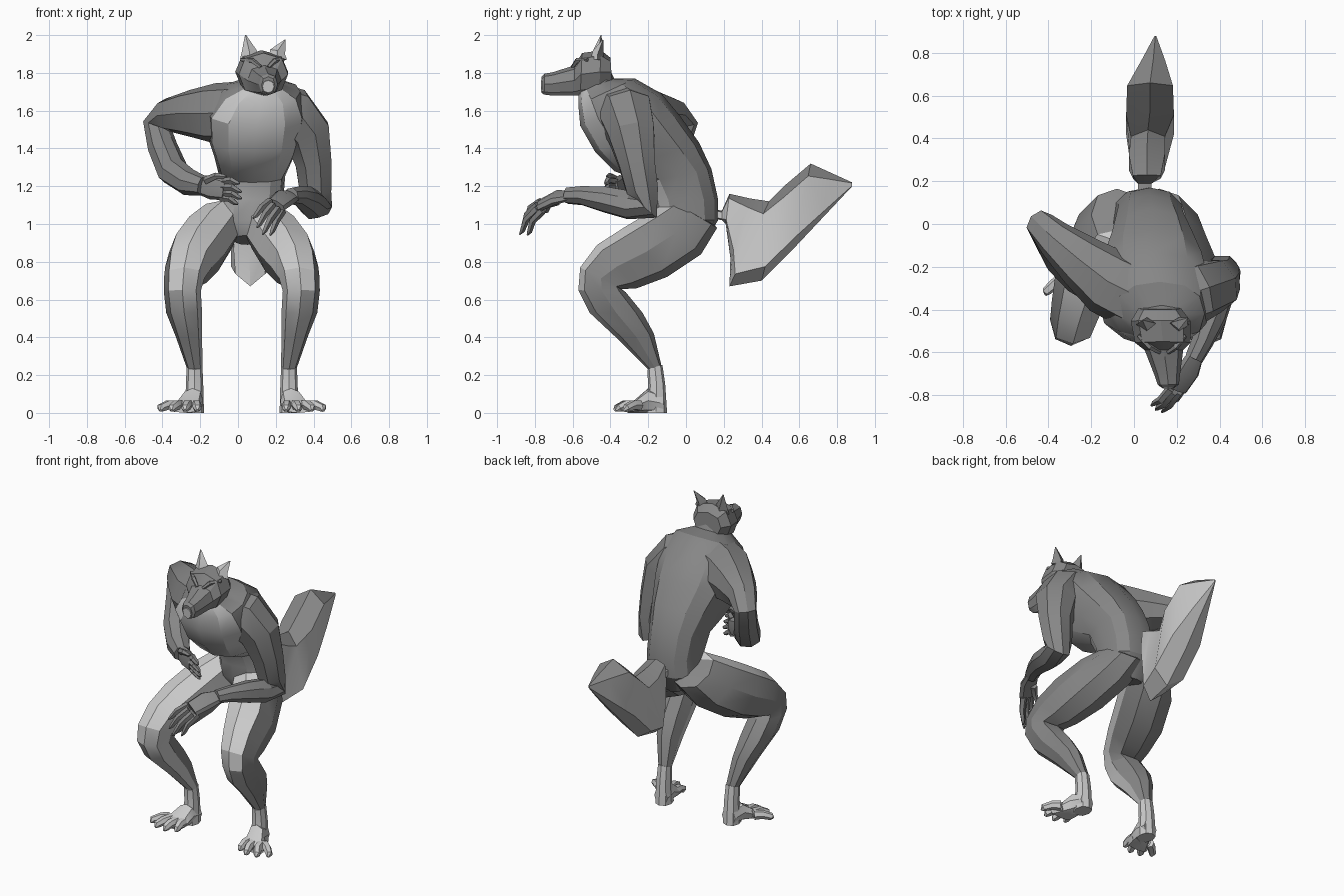
import bpy, bmesh
from math import cos, sin, pi, radians
from mathutils import Vector

default_cube = bpy.data.objects.get("Cube")
if default_cube:
    bpy.data.objects.remove(default_cube, do_unlink=True)


def flat_colour(name, shade):
    material = bpy.data.materials.new(name)
    colour = (shade, shade, shade, 1)
    material.diffuse_color = colour
    material.use_nodes = True
    material.node_tree.nodes["Principled BSDF"].inputs["Base Color"].default_value = colour
    return material


# Dark coat and pale underside
COATS = [flat_colour("dark_grey_fur", .24), flat_colour("pale_grey_fur", .6)]


def skin(name, rings, sides=8, pale=(), fullness=.85):
    """Join rings of (centre, first axis, second axis); pale lists the light strips."""
    def swell(value):
        return abs(value) ** fullness * (1 if value > 0 else -1)

    bm = bmesh.new()
    angles = [2 * pi * index / sides for index in range(sides)]
    loops = [[bm.verts.new(centre + first * swell(cos(a)) + second * swell(sin(a)))
              for a in angles] for centre, first, second in rings]
    for lower, upper in zip(loops, loops[1:]):
        for i in range(sides):
            j = (i + 1) % sides
            strip = bm.faces.new((lower[i], lower[j], upper[j], upper[i]))
            strip.material_index = int(i in pale)
    for end in (loops[0], loops[-1]):
        bm.faces.new(end).material_index = int(len(pale) == sides)
    bmesh.ops.recalc_face_normals(bm, faces=bm.faces)
    mesh = bpy.data.meshes.new(name)
    bm.to_mesh(mesh)
    bm.free()
    for coat in COATS:
        mesh.materials.append(coat)
    part = bpy.data.objects.new(name, mesh)
    bpy.context.collection.objects.link(part)
    bpy.ops.object.select_all(action="DESELECT")
    part.select_set(True)
    bpy.context.view_layer.objects.active = part
    bpy.ops.object.shade_smooth_by_angle(angle=radians(28))


def profile(name, sections, side=1, middle=0, **style):
    """Sections are (x, half width, front (y, z), back (y, z))."""
    rings = []
    for x, width, front, back in sections:
        front = Vector((middle + side * x, *front))
        back = Vector((middle + side * x, *back))
        rings.append(((front + back) / 2, (front - back) / 2, Vector((width, 0, 0))))
    skin(name, rings, **style)


def tube(name, path, flatten=1, up=(0, 0, 1), **style):
    """Path is (point, radius) pairs; flatten squashes the tube along up."""
    points = [Vector(point) for point, radius in path]
    rings = []
    for i, (point, radius) in enumerate(path):
        before, after = points[max(i - 1, 0)], points[min(i + 1, len(points) - 1)]
        along = (after - before).normalized()
        if not rings:
            across = along.cross(Vector(up)).normalized()
        else:
            across = (across - along * across.dot(along)).normalized()
        rings.append((points[i], across * radius, along.cross(across) * radius * flatten))
    skin(name, rings, **style)


# Body, from seat to neck, with a pale chest and belly
profile("torso", [
    (.05, .07, (-.08, .94), (.09, .89)),
    (.065, .17, (-.14, 1.02), (.17, 1.02)),
    (.075, .165, (-.17, 1.13), (.17, 1.13)),
    (.075, .175, (-.22, 1.22), (.135, 1.29)),
    (.085, .21, (-.38, 1.28), (.07, 1.43)),
    (.09, .255, (-.48, 1.38), (-.03, 1.57)),
    (.1, .27, (-.56, 1.52), (-.13, 1.69)),
    (.12, .21, (-.57, 1.63), (-.27, 1.77)),
    (.13, .11, (-.57, 1.7), (-.38, 1.77)),
    (.13, .08, (-.55, 1.78), (-.4, 1.81)),
], sides=12, pale=(0, 1, 10, 11))

# Head, from nape to nose, with a pale throat and nose front
profile("head", [
    (.12, .1, (-.4, 1.88), (-.39, 1.73)),
    (.125, .14, (-.45, 1.92), (-.46, 1.69)),
    (.135, .13, (-.55, 1.905), (-.56, 1.68)),
    (.14, .09, (-.59, 1.84), (-.59, 1.68)),
    (.155, .06, (-.7, 1.805), (-.71, 1.68)),
    (.16, .05, (-.75, 1.795), (-.75, 1.685)),
    (.16, .035, (-.765, 1.78), (-.76, 1.69)),
], pale=(3, 4))
profile("muzzle_front", [
    (.16, .033, (-.755, 1.765), (-.752, 1.69)),
    (.16, .03, (-.769, 1.76), (-.766, 1.695)),
], pale=range(8))
for label, base, tip in (("right", .06, (.04, -.45, 2)), ("left", .21, (.25, -.44, 1.975))):
    tube(label + "_ear", [((base, -.47, 1.87), .05), ((base, -.465, 1.91), .042), (tip, .003)],
         sides=4, flatten=.7, up=(0, 1, 0), pale=(0, 1))
for label, shift in (("right", -1), ("left", 1)):
    tube(label + "_brow", [((.14 + shift * .02, -.6, 1.83), .01),
                           ((.135 + shift * .06, -.575, 1.865), .014),
                           ((.13 + shift * .11, -.52, 1.87), .01)], sides=5)

# Bushy tail, dark along the top only
profile("tail", [
    (.05, .03, (.14, 1.08), (.14, 1.03)),
    (.05, .035, (.19, 1.07), (.19, 1.02)),
    (.06, .07, (.23, 1.16), (.21, 1)),
    (.06, .09, (.34, 1.135), (.235, .82)),
    (.065, .085, (.44, 1.12), (.23, .67)),
    (.075, .12, (.53, 1.21), (.4, .7)),
    (.075, .115, (.66, 1.32), (.57, .87)),
    (.09, .06, (.77, 1.27), (.73, 1.04)),
    (.1, .004, (.88, 1.22), (.88, 1.2)),
], sides=6, pale=(1, 2, 3, 4), fullness=.5)

# Legs and feet, the same on both sides: pale fronts, insides and feet
for label, side, inner in (("left", 1, (0, 6, 7)), ("right", -1, (0, 1, 7))):
    profile(label + "_leg", [
        (.02, .07, (-.04, 1.1), (.1, 1.05)),
        (.1, .12, (-.08, 1.125), (.165, .98)),
        (.165, .15, (-.18, 1.07), (.08, .84)),
        (.235, .15, (-.33, .98), (-.1, .72)),
        (.28, .125, (-.47, .89), (-.26, .66)),
        (.305, .107, (-.56, .77), (-.34, .655)),
        (.315, .098, (-.57, .65), (-.32, .64)),
        (.305, .095, (-.51, .53), (-.23, .53)),
        (.28, .07, (-.36, .39), (-.17, .42)),
        (.25, .042, (-.2, .23), (-.13, .25)),
    ], side, .02, pale=inner)
    profile(label + "_ankle", [
        (.25, .042, (-.205, .23), (-.125, .255)),
        (.25, .046, (-.2, .14), (-.11, .15)),
        (.25, .05, (-.22, 0), (-.1, 0)),
    ], side, .02, pale=range(8))
    profile(label + "_foot", [
        (.25, .048, (-.12, .1), (-.12, 0)),
        (.26, .056, (-.2, .13), (-.2, 0)),
        (.285, .076, (-.27, .07), (-.27, 0)),
        (.3, .085, (-.31, .05), (-.31, 0)),
    ], side, .02, pale=range(8))
    for number, (root, tip, reach) in enumerate((
            (.24, .235, -.35), (.28, .3, -.38), (.325, .37, -.37), (.35, .43, -.33))):
        root, tip = .02 + side * root, .02 + side * tip
        tube(f"{label}_toe_{number}", [
            ((root, -.25, .04), .03),
            ((root * .5 + tip * .5, reach + .05, .042), .026),
            ((tip, reach + .015, .025), .022),
            ((tip, reach, .012), .008)], sides=6, pale=range(6))

# Right arm bent across the belly
tube("right_arm", [
    ((.02, -.34, 1.59), .165), ((-.12, -.27, 1.585), .16),
    ((-.25, -.17, 1.585), .125), ((-.37, -.07, 1.575), .09),
    ((-.43, -.01, 1.53), .07), ((-.4, -.06, 1.41), .075),
    ((-.345, -.16, 1.28), .08), ((-.26, -.26, 1.22), .072),
    ((-.18, -.33, 1.2), .052)])
tube("right_palm", [((-.2, -.32, 1.205), .05), ((-.14, -.35, 1.195), .065),
                    ((-.07, -.38, 1.18), .055)], flatten=.45, up=(.3, 1, 0))

# Left arm reaching forward
tube("left_arm", [
    ((.16, -.36, 1.61), .15), ((.28, -.32, 1.58), .15),
    ((.365, -.29, 1.48), .13), ((.4, -.26, 1.32), .1),
    ((.41, -.23, 1.17), .087), ((.42, -.21, 1.09), .075),
    ((.4, -.3, 1.1), .075), ((.365, -.43, 1.13), .068),
    ((.32, -.55, 1.15), .05), ((.28, -.63, 1.15), .042)])
tube("left_palm", [((.29, -.61, 1.15), .042), ((.25, -.69, 1.14), .062),
                   ((.2, -.77, 1.1), .055)], flatten=.45, up=(.6, 0, 1))

# Fingers: knuckle and tip of each, with a raised middle joint
hands = {
    "right": [((-.08, -.375, 1.225), (.01, -.43, 1.215)),
              ((-.08, -.38, 1.195), (.02, -.43, 1.17)),
              ((-.08, -.375, 1.165), (.02, -.42, 1.135)),
              ((-.09, -.365, 1.14), (0, -.4, 1.105)),
              ((-.17, -.36, 1.23), (-.06, -.42, 1.255))],
    "left": [((.17, -.77, 1.12), (.08, -.85, 1.03)),
             ((.185, -.785, 1.1), (.1, -.87, .98)),
             ((.21, -.785, 1.08), (.13, -.88, .945)),
             ((.235, -.76, 1.07), (.17, -.84, .94)),
             ((.22, -.68, 1.12), (.13, -.75, 1.06))],
}
for label, fingers in hands.items():
    for number, (knuckle, tip) in enumerate(fingers):
        knuckle, tip = Vector(knuckle), Vector(tip)
        joint = knuckle.lerp(tip, .5) + Vector((0, -.012, .012))
        tube(f"{label}_finger_{number}", [(knuckle, .021), (joint, .018),
                                          (knuckle.lerp(tip, .85), .013), (tip, .004)], sides=5)
